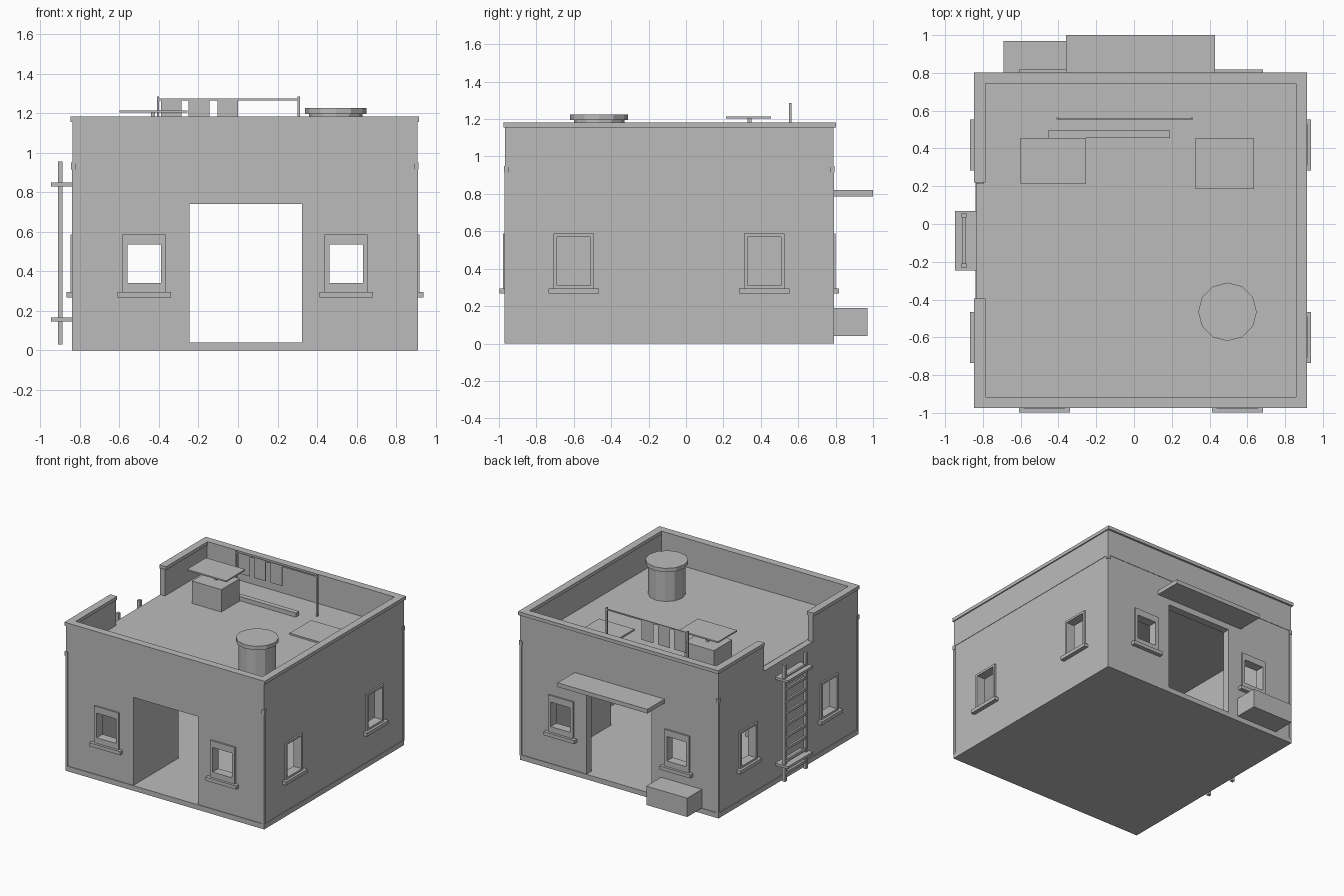
import bpy, bmesh
from mathutils import Matrix, Vector

if "Cube" in bpy.data.objects:
    bpy.data.objects.remove(bpy.data.objects["Cube"])

mat = bpy.data.materials.new("plain_grey")
mat.diffuse_color = (0.5, 0.5, 0.5, 1)
mat.use_nodes = True
mat.node_tree.nodes["Principled BSDF"].inputs["Base Color"].default_value = mat.diffuse_color


def finish(name, bm):
    bmesh.ops.recalc_face_normals(bm, faces=bm.faces)
    me = bpy.data.meshes.new(name)
    bm.to_mesh(me)
    bm.free()
    me.materials.append(mat)
    ob = bpy.data.objects.new(name, me)
    bpy.context.collection.objects.link(ob)
    return ob


def boxes(name, *dims):
    """One object of boxes, each (x0, x1, y0, y1, z0, z1)."""
    bm = bmesh.new()
    for d in dims:
        x, y, z = sorted(d[:2]), sorted(d[2:4]), sorted(d[4:])
        c = Vector((sum(x), sum(y), sum(z))) / 2
        s = Matrix.Diagonal((x[1] - x[0], y[1] - y[0], z[1] - z[0], 1))
        bmesh.ops.create_cube(bm, size=1, matrix=Matrix.Translation(c) @ s)
    return finish(name, bm)


def ring_with_gap(name, x0, x1, y0, y1, t, z0, z1, g0, g1):
    """Rectangular band of thickness t, open on the left between g0 and g1."""
    pts = [(x0, g0), (x0, y0), (x1, y0), (x1, y1), (x0, y1), (x0, g1),
           (x0 + t, g1), (x0 + t, y1 - t), (x1 - t, y1 - t),
           (x1 - t, y0 + t), (x0 + t, y0 + t), (x0 + t, g0)]
    bm = bmesh.new()
    f = bm.faces.new([bm.verts.new((x, y, z0)) for x, y in pts])
    r = bmesh.ops.extrude_face_region(bm, geom=[f])
    vs = [v for v in r["geom"] if isinstance(v, bmesh.types.BMVert)]
    bmesh.ops.translate(bm, verts=vs, vec=(0, 0, z1 - z0))
    return finish(name, bm)


def cylinder(name, x, y, tiers, n=12):
    bm = bmesh.new()
    for r, z0, z1 in tiers:
        bmesh.ops.create_cone(bm, cap_ends=True, segments=n, radius1=r, radius2=r,
                              depth=z1 - z0, matrix=Matrix.Translation((x, y, (z0 + z1) / 2)))
    return finish(name, bm)


# Outer wall faces
WX0, WX1, WY0, WY1 = -0.835, 0.905, -0.965, 0.785
ROOF = 0.95


def on_side(side, u0, u1, d0, d1, z0, z1):
    """Box on a wall: u along the wall, d outward from its face."""
    if side == "front":
        return (u0, u1, WY0 - d0, WY0 - d1, z0, z1)
    if side == "back":
        return (u0, u1, WY1 + d0, WY1 + d1, z0, z1)
    if side == "left":
        return (WX0 - d0, WX0 - d1, u0, u1, z0, z1)
    return (WX1 + d0, WX1 + d1, u0, u1, z0, z1)


# Base slab and walls with cut openings
boxes("base_slab", (-0.84, 0.91, -0.97, 0.79, 0, 0.04))
walls = boxes("walls", (WX0, WX1, WY0, WY1, 0.035, ROOF))
void = boxes("room_cutter", (WX0 + 0.06, WX1 - 0.06, WY0 + 0.06, WY1 - 0.06, -0.1, 1.1))
cuts = []

# Windows: frame and sill
for side in ("front", "back", "left", "right"):
    along_x = side in ("front", "back")
    for i, u in enumerate((-0.475, 0.547) if along_x else (-0.60, 0.418)):
        w, zb, zt = (0.085, 0.34, 0.535) if along_x else (0.09, 0.31, 0.57)
        o = 0.109
        P = lambda *a: on_side(side, *a)
        cuts.append(P(u - w, u + w, -0.1, 0.1, zb, zt))
        boxes(f"{side}_window_frame_{i}",
              P(u - o, u - w, -0.02, 0.013, 0.29, 0.587),
              P(u + w, u + o, -0.02, 0.013, 0.29, 0.587),
              P(u - w, u + w, -0.02, 0.013, zt, 0.587),
              P(u - w, u + w, -0.02, 0.013, 0.29, zb))
        boxes(f"{side}_window_sill_{i}", P(u - 0.135, u + 0.135, -0.01, 0.033, 0.267, 0.295))

# Door openings front and back
for side in ("front", "back"):
    cuts.append(on_side(side, -0.245, 0.325, -0.1, 0.1, 0.0, 0.74))
openings = boxes("opening_cutter", *cuts)
for cutter in (void, openings):
    m = walls.modifiers.new("cut", "BOOLEAN")
    m.operation, m.solver, m.object = "DIFFERENCE", "EXACT", cutter
    cutter.hide_render = True
    cutter.hide_set(True)

# Roof deck and inner partitions
boxes("roof_deck", (WX0 + 0.05, WX1 - 0.05, WY0 + 0.05, WY1 - 0.05, 0.9, ROOF + 0.002))
boxes("front_partition", (-0.295, -0.245, WY0 + 0.05, -0.40, 0.035, 0.91))
boxes("back_partition", (0.66, 0.70, 0.0, WY1 - 0.05, 0.035, 0.91))

# Parapet and coping, open at the ladder
ring_with_gap("parapet", -0.838, 0.908, -0.968, 0.788, 0.045, 0.945, 1.16, -0.40, 0.215)
ring_with_gap("coping", -0.847, 0.917, -0.975, 0.803, 0.06, 1.155, 1.182, -0.395, 0.22)

# Corner posts with caps
for i, (x, y) in enumerate(((-0.832, -0.962), (0.902, -0.962), (-0.832, 0.782), (0.902, 0.782))):
    boxes(f"corner_post_{i}", (x - 0.009, x + 0.009, y - 0.009, y + 0.009, 0.035, 0.92),
          (x - 0.012, x + 0.012, y - 0.012, y + 0.012, 0.915, 0.95))

# Back canopy and crate
boxes("door_canopy", (-0.36, 0.43, 0.77, 1.0, 0.787, 0.82))
boxes("crate", (-0.69, -0.33, 0.78, 0.97, 0.04, 0.19))

# Ladder
boxes("ladder_rails", (-0.912, -0.888, -0.232, -0.208, 0.03, 0.955),
      (-0.912, -0.888, 0.034, 0.058, 0.03, 0.955))
boxes("ladder_rungs", *[(-0.908, -0.892, -0.21, 0.04, z, z + 0.02)
                        for z in [0.08 + 0.095 * i for i in range(9)]])
boxes("ladder_brackets", *[(-0.947, -0.83, -0.245, 0.07, z, z + 0.02) for z in (0.145, 0.83)])

# Water tank
cylinder("water_tank", 0.495, -0.465, ((0.135, ROOF, 1.2), (0.155, 1.195, 1.225)))

# Roof box with a flat shade above it
boxes("roof_box", (-0.56, -0.30, 0.22, 0.45, ROOF, 1.13))
boxes("roof_box_shade", (-0.60, -0.255, 0.215, 0.455, 1.203, 1.214))
boxes("shade_post", (-0.44, -0.42, 0.33, 0.35, 1.12, 1.205))

# Hatch and low beam
boxes("roof_hatch", (0.325, 0.635, 0.185, 0.455, ROOF, 0.965))
boxes("low_beam", (-0.455, 0.19, 0.455, 0.495, ROOF, 0.985))

# Washing line
boxes("line_posts", *[(x - 0.006, x + 0.006, 0.552, 0.564, ROOF, 1.285) for x in (-0.405, 0.307)])
boxes("line_bar", (-0.405, 0.307, 0.554, 0.562, 1.264, 1.274))
boxes("hanging_cloths", *[(x, x + 0.105, 0.556, 0.56, 1.11, 1.266) for x in (-0.39, -0.25, -0.105)])
